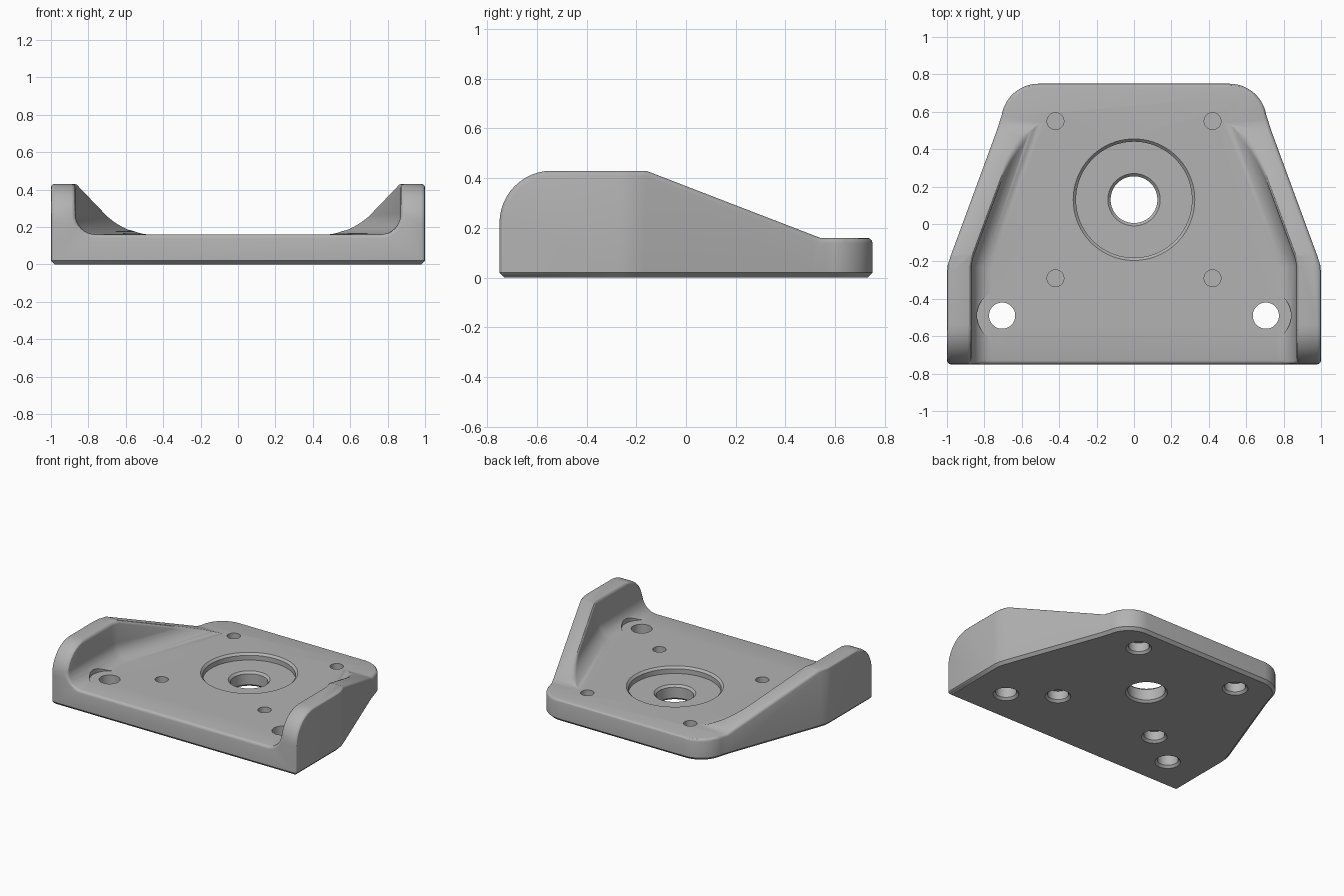
import bpy, bmesh
from math import sin, cos, pi, radians
from mathutils import Vector

if "Cube" in bpy.data.objects:
    bpy.data.objects.remove(bpy.data.objects["Cube"])

FLOOR, TOP = 0.16, 0.43

grey = bpy.data.materials.new("machined grey")
grey.use_nodes = True
colour = (0.45, 0.45, 0.45, 1)
grey.diffuse_color = colour
grey.node_tree.nodes["Principled BSDF"].inputs["Base Color"].default_value = colour


def make_object(name, bm):
    bmesh.ops.recalc_face_normals(bm, faces=bm.faces)
    mesh = bpy.data.meshes.new(name)
    bm.to_mesh(mesh)
    bm.free()
    obj = bpy.data.objects.new(name, mesh)
    bpy.context.collection.objects.link(obj)
    mesh.materials.append(grey)
    return obj


def prism(points, direction):
    """Closed solid from a flat outline pushed along a direction."""
    bm = bmesh.new()
    face = bm.faces.new([bm.verts.new(p) for p in points])
    side = bmesh.ops.extrude_face_region(bm, geom=[face])["geom"]
    verts = [g for g in side if isinstance(g, bmesh.types.BMVert)]
    bmesh.ops.translate(bm, verts=verts, vec=direction)
    return bm


def arc(cx, cy, r, start, end, steps=12):
    angles = [radians(start + (end - start) * i / steps) for i in range(steps + 1)]
    return [(cx + r * cos(a), cy + r * sin(a)) for a in angles]


def lathe(name, profile, centre, sides=48):
    """Closed turned cutter from radius and height pairs."""
    bm = bmesh.new()
    rings = [[bm.verts.new((centre[0] + r * cos(2 * pi * i / sides),
                            centre[1] + r * sin(2 * pi * i / sides), z))
              for i in range(sides)] for r, z in profile]
    for low, high in zip(rings, rings[1:]):
        for i in range(sides):
            j = (i + 1) % sides
            bm.faces.new((low[i], low[j], high[j], high[i]))
    bm.faces.new(rings[0])
    bm.faces.new(rings[-1])
    return make_object(name, bm)


def combine(target, tool, operation):
    mod = target.modifiers.new("cut", "BOOLEAN")
    mod.operation, mod.object, mod.solver = operation, tool, "EXACT"
    bpy.context.view_layer.objects.active = target
    bpy.ops.object.modifier_apply(modifier=mod.name)
    bpy.data.objects.remove(tool)


def mirrored(half):
    return half + [(-x, y) for x, y in reversed(half)]


# Side silhouette: rounded front, level crest, ramp down to the plate
side = [(-0.75, 0)] + arc(-0.54, 0.22, 0.21, 180, 90) + [
    (-0.16, TOP), (0.54, FLOOR), (0.95, FLOOR), (0.95, 0)]
bracket = make_object("bracket", prism([(-1.2, y, z) for y, z in side], (2.4, 0, 0)))

# Plan silhouette: tapered sides and rounded rear corners
plan = mirrored([(1, -1), (1, -0.26), (0.996, -0.22), (0.98, -0.17),
                 (0.73, 0.51), (0.715, 0.56)] + arc(0.51, 0.55, 0.2, 8, 90))
combine(bracket, make_object("plan_cutter", prism(
    [(x, y, -0.2) for x, y in plan], (0, 0, 1.2))), "INTERSECT")

# Channel between the side walls, filleted into the floor
channel = mirrored([(0.87, -1), (0.87, -0.23), (0.86, -0.18), (0.425, 1)])
bm = prism([(x, y, FLOOR) for x, y in channel], (0, 0, 1))
rim = [e for e in bm.edges if all(abs(v.co.z - FLOOR) < 1e-4 for v in e.verts)
       and abs(e.verts[0].co.y - e.verts[1].co.y) > 0.01]
bmesh.ops.bevel(bm, geom=rim, offset=0.11, segments=8, profile=0.5, affect="EDGES")
combine(bracket, make_object("channel_cutter", bm), "DIFFERENCE")

# Bottom chamfer, then soft rounding of the outer edges
bm = bmesh.new()
bm.from_mesh(bracket.data)
bmesh.ops.remove_doubles(bm, verts=bm.verts, dist=0.0005)
bmesh.ops.dissolve_limit(bm, angle_limit=radians(0.5), verts=bm.verts, edges=bm.edges)
bottom = [e for e in bm.edges if all(v.co.z < 0.001 for v in e.verts)]
bmesh.ops.bevel(bm, geom=bottom, offset=0.02, segments=1, affect="EDGES")
bm.normal_update()
outer = [e for e in bm.edges if len(e.link_faces) == 2
         and max(v.co.z for v in e.verts) > 0.05
         and e.calc_face_angle_signed() > radians(50)]
bmesh.ops.bevel(bm, geom=outer, offset=0.02, segments=3, profile=0.5,
                affect="EDGES", clamp_overlap=False)
bm.to_mesh(bracket.data)
bm.free()

# Central stepped bore
combine(bracket, lathe("bore_cutter", [
    (0.15, -0.01), (0.125, 0.015), (0.125, 0.095), (0.14, 0.11), (0.31, 0.11),
    (0.31, 0.145), (0.345, 0.18)], (0, 0.13), 96), "DIFFERENCE")

for sx in (-1, 1):
    # Through holes with a spot face cut into the fillet
    combine(bracket, lathe("mount_cutter", [
        (0.096, -0.01), (0.07, 0.016), (0.07, FLOOR + 0.0005), (0.135, FLOOR + 0.0005),
        (0.135, 0.5)], (sx * 0.705, -0.49)), "DIFFERENCE")
    # Blind holes above and below
    for y in (-0.29, 0.55):
        combine(bracket, lathe("pin_cutter", [(0.045, 0.12), (0.045, 0.3)],
                               (sx * 0.42, y)), "DIFFERENCE")
        combine(bracket, lathe("socket_cutter", [
            (0.096, -0.01), (0.07, 0.016), (0.07, 0.08)], (sx * 0.42, y)), "DIFFERENCE")

# Smooth shading with crisp edges
bpy.ops.object.select_all(action="DESELECT")
bracket.select_set(True)
bpy.context.view_layer.objects.active = bracket
bpy.ops.object.shade_smooth_by_angle(angle=radians(30))
